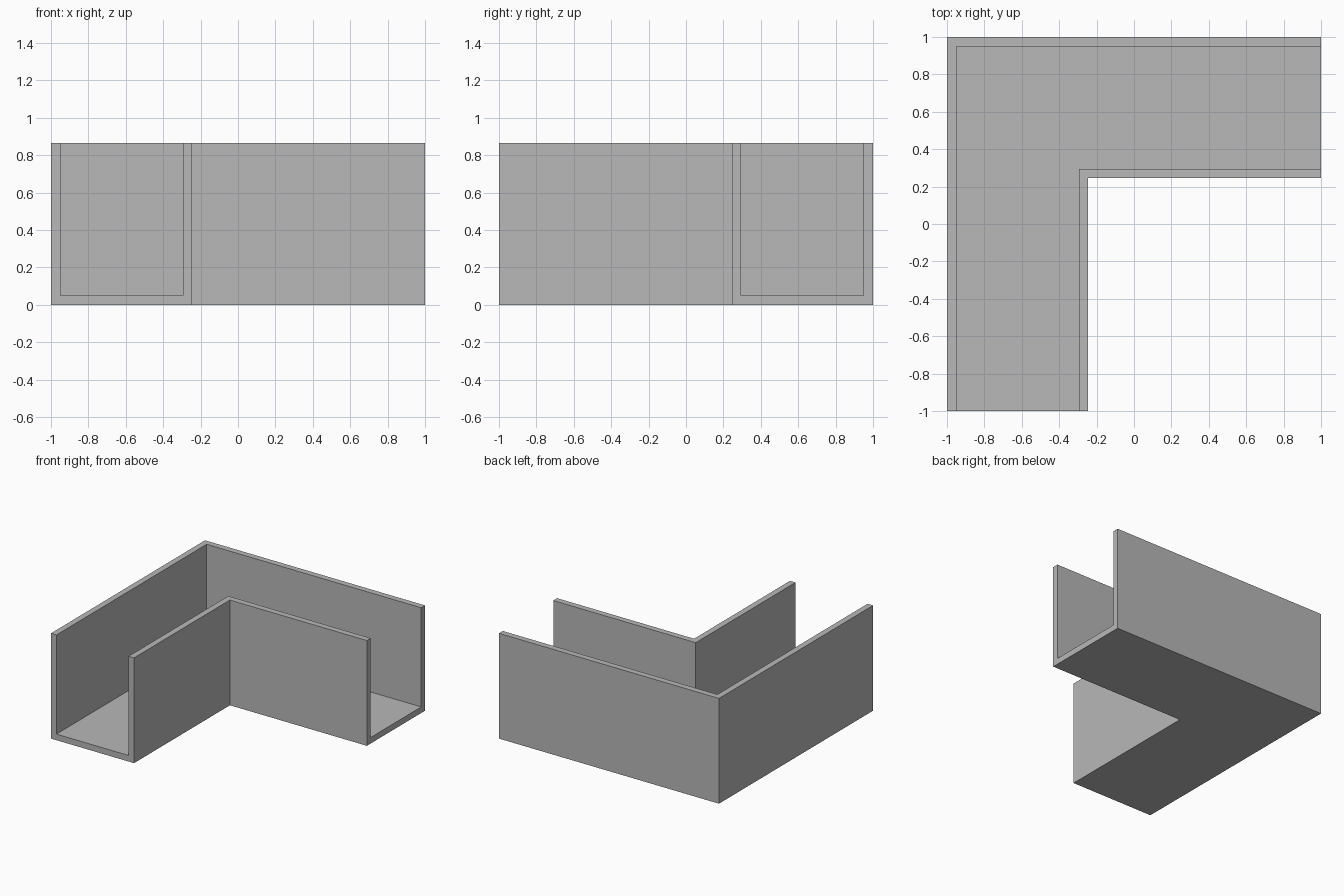
import bpy
import bmesh

cube = bpy.data.objects.get("Cube")
if cube:
    bpy.data.objects.remove(cube, do_unlink=True)

WIDTH, HEIGHT, WALL = 0.755, 0.865, 0.05

# Plain grey material
grey = bpy.data.materials.new("plain_grey")
grey.use_nodes = True
colour = (0.48, 0.48, 0.48, 1.0)
grey.diffuse_color = colour
grey.node_tree.nodes["Principled BSDF"].inputs["Base Color"].default_value = colour

# U-shaped section: distance in from the outer wall, height
section = [
    (0, 0), (WIDTH, 0), (WIDTH, HEIGHT), (WIDTH - WALL, HEIGHT),
    (WIDTH - WALL, WALL), (WALL, WALL), (WALL, HEIGHT), (0, HEIGHT),
]

# Sweep the section from the front end, round the mitred corner, to the left end
stations = [
    lambda d: (-1 + d, -1),
    lambda d: (-1 + d, 1 - d),
    lambda d: (1, 1 - d),
]
bm = bmesh.new()
rings = [[bm.verts.new((*place(d), z)) for d, z in section] for place in stations]
for a, b in zip(rings, rings[1:]):
    for i in range(len(section)):
        j = (i + 1) % len(section)
        bm.faces.new((a[i], a[j], b[j], b[i]))

# Close both ends of the channel wall, leaving the trough open
for ring in (rings[0], rings[-1]):
    bm.faces.new((ring[0], ring[1], ring[4], ring[5]))
    bm.faces.new((ring[1], ring[2], ring[3], ring[4]))
    bm.faces.new((ring[0], ring[5], ring[6], ring[7]))
bmesh.ops.recalc_face_normals(bm, faces=bm.faces)

mesh = bpy.data.meshes.new("corner_channel")
bm.to_mesh(mesh)
bm.free()
mesh.materials.append(grey)
channel = bpy.data.objects.new("corner_channel", mesh)
bpy.context.collection.objects.link(channel)
